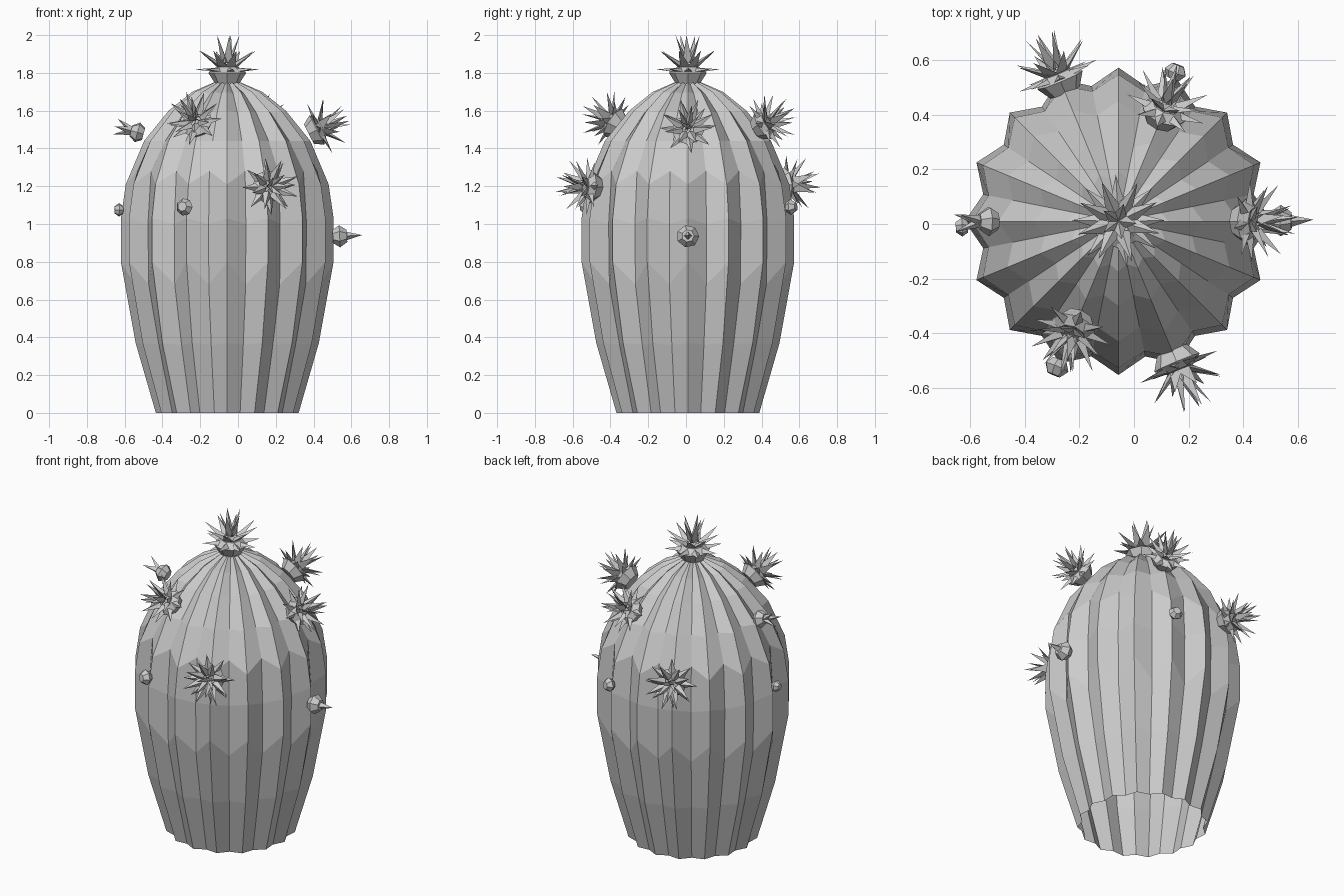
import bpy, bmesh, random
from math import sin, cos, pi, radians
from mathutils import Vector, Matrix

if "Cube" in bpy.data.objects:
    bpy.data.objects.remove(bpy.data.objects["Cube"])

random.seed(4)
CX, CY, RIBS = -0.057, 0.01, 16


def finish(bm, name, matrix=None):
    bmesh.ops.recalc_face_normals(bm, faces=bm.faces[:])
    me = bpy.data.meshes.new(name)
    bm.to_mesh(me)
    bm.free()
    ob = bpy.data.objects.new(name, me)
    bpy.context.collection.objects.link(ob)
    if matrix:
        ob.matrix_world = matrix
    return ob


def loft(bm, rings):
    for a, b in zip(rings, rings[1:]):
        n = len(a)
        for i in range(n):
            j = (i + 1) % n
            bm.faces.new((a[i], a[j], b[j], b[i]))


def ring(bm, r, z, n):
    return [bm.verts.new((r * cos(2 * pi * i / n), r * sin(2 * pi * i / n), z)) for i in range(n)]


# Ribbed body, open underneath: (ridge radius, ridge z, valley radius, valley z)
profile = [(.378, 0, .35, 0), (.485, .37, .435, .36), (.563, .8, .50, .68),
           (.563, 1.03, .505, 1.0), (.537, 1.21, .485, 1.28), (.44, 1.44, .395, 1.44),
           (.31, 1.6, .275, 1.59), (.185, 1.70, .16, 1.69), (.07, 1.75, .06, 1.74)]
bm = bmesh.new()
rings = []
for rp, zp, rv, zv in profile:
    level = []
    for i in range(RIBS * 2):
        a = pi * i / RIBS
        r, z = (rv, zv) if i % 2 else (rp, zp)
        level.append(bm.verts.new((r * cos(a), r * sin(a), z)))
    rings.append(level)
loft(bm, rings)
bm.faces.new(rings[-1])
finish(bm, "cactus_body", Matrix.Translation((CX, CY, 0)))


def spike(bm, azimuth, elevation, length, width):
    # three-sided pyramid pointing away from the flower centre
    a, e = radians(azimuth), radians(elevation)
    d = Vector((cos(a) * cos(e), sin(a) * cos(e), sin(e)))
    side = Vector((-sin(a), cos(a), 0))
    up = d.cross(side)
    root = Vector((0, 0, .04)) + d * .06
    base = [bm.verts.new(root + side * width), bm.verts.new(root - side * width),
            bm.verts.new(root + up * width * .8)]
    tip = bm.verts.new(Vector((0, 0, .04)) + d * length)
    for i in range(3):
        bm.faces.new((base[i], base[(i + 1) % 3], tip))


def outward(angle, radius, z, tilt, scale):
    # place a part on the body, its local z pointing outwards and tilted up
    a, t = radians(angle), radians(tilt)
    d = Vector((cos(a) * cos(t), sin(a) * cos(t), sin(t)))
    pos = Vector((CX + radius * cos(a), CY + radius * sin(a), z))
    return Matrix.Translation(pos) @ d.to_track_quat('Z', 'Y').to_matrix().to_4x4() @ Matrix.Scale(scale, 4)


def flower(name, matrix):
    bm = bmesh.new()
    cup = [ring(bm, .065, -.01, 8), ring(bm, .1, .045, 8), ring(bm, .06, .075, 8)]
    loft(bm, cup)
    bm.faces.new(cup[0])
    bm.faces.new(cup[2])
    for count, elevation, length, width in ((8, 8, .172, .03), (8, 38, .198, .03), (5, 72, .2155, .027)):
        for i in range(count):
            az = 360 * (i + elevation / 76) / count + random.uniform(-7, 7)
            spike(bm, az, elevation, length, width)
    return finish(bm, name, matrix)


def bud(name, matrix, spikes=()):
    bm = bmesh.new()
    shell = [ring(bm, .6, -.6, 7), ring(bm, 1, 0, 7), ring(bm, .55, .65, 7)]
    loft(bm, shell)
    bm.faces.new(shell[0])
    bm.faces.new(shell[2])
    for az, lean, length in spikes:
        base = ring(bm, .4, .5, 4)
        a = radians(az)
        tip = bm.verts.new((lean * cos(a), lean * sin(a), length))
        for i in range(4):
            bm.faces.new((base[i], base[(i + 1) % 4], tip))
    return finish(bm, name, matrix)


# Open flowers: crown, upper ring and lower ring
flower("crown_flower", Matrix.Translation((CX, CY, 1.755)))
for name, args in {
    "right_upper_flower": (0, .44, 1.48, 27, .88),
    "front_upper_flower": (-112.5, .39, 1.515, 32, .88),
    "back_upper_flower": (67.5, .40, 1.505, 30, .88),
    "front_lower_flower": (-67.5, .52, 1.195, 3, .9),
    "back_lower_flower": (112.5, .52, 1.205, 5, .9),
}.items():
    flower(name, outward(*args))

# Closed and half-open buds
bud("left_upper_bud", outward(180, .475, 1.485, 15, .055), ((0, .7, 2.3), (120, .9, 2.2), (240, .9, 2.2)))
bud("right_bud", outward(0, .595, .935, 3, .06), ((0, .1, 2.0),))
bud("left_bud", outward(182, .573, 1.075, 0, .036))
bud("front_bud", outward(-113, .58, 1.09, 5, .047))
bud("back_bud", outward(69, .585, 1.09, 5, .043))
